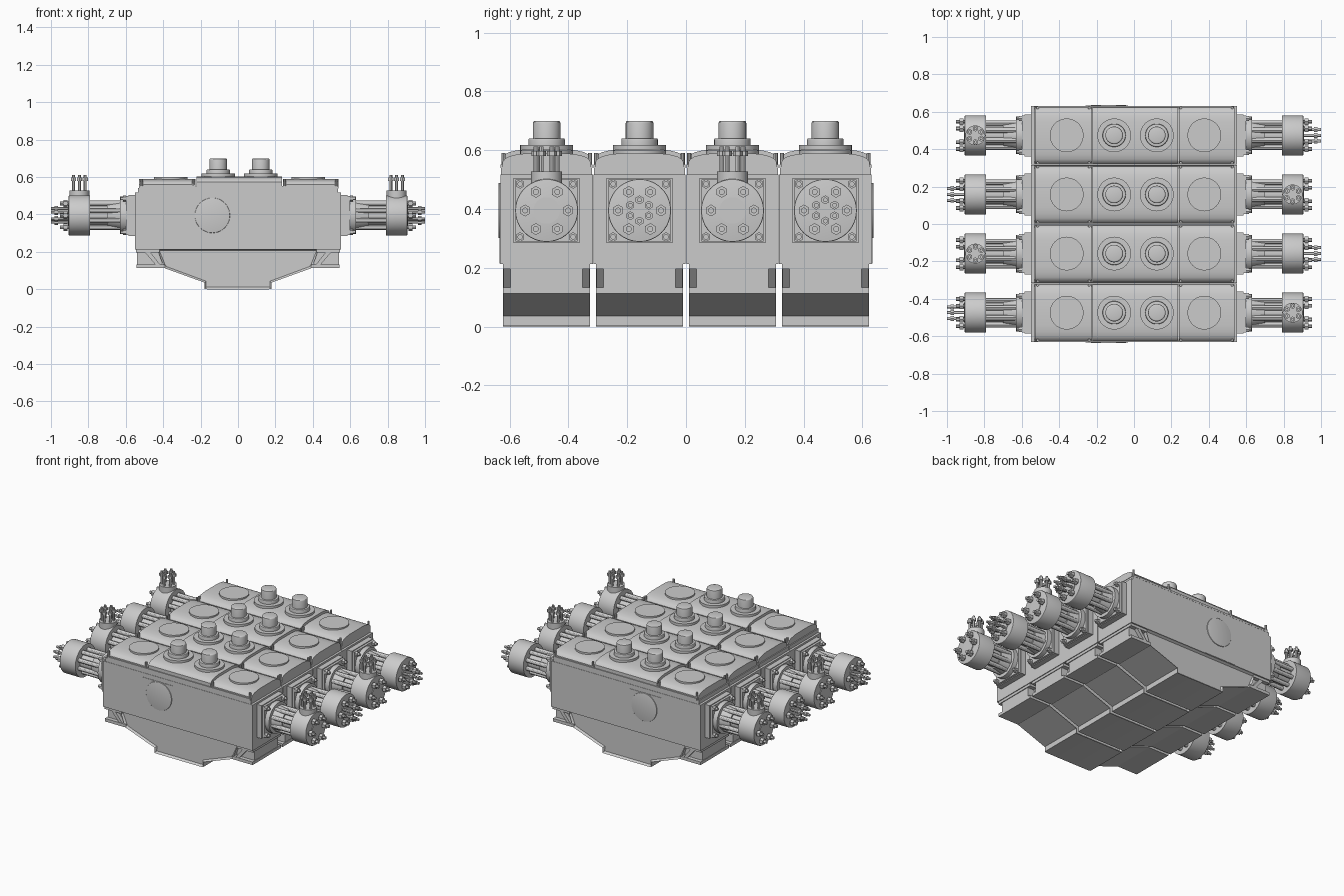
import bpy, bmesh, math
from mathutils import Matrix, Vector

if "Cube" in bpy.data.objects:
    bpy.data.objects.remove(bpy.data.objects["Cube"])

PITCH = 0.316
ROWS = [(i - 1.5) * PITCH for i in range(4)]
CX = 0.008           # small offset of the top covers


class Part:
    """Collects primitives into one mesh."""

    def __init__(self):
        self.bm = bmesh.new()

    def box(self, x0, x1, y0, y1, z0, z1, bevel=0.0):
        m = Matrix.Translation(((x0 + x1) / 2, (y0 + y1) / 2, (z0 + z1) / 2)) @ \
            Matrix.Diagonal((abs(x1 - x0), y1 - y0, z1 - z0, 1))
        vs = bmesh.ops.create_cube(self.bm, size=1, matrix=m)['verts']
        if bevel:
            es = {e for v in vs for e in v.link_edges}
            bmesh.ops.bevel(self.bm, geom=list(es), offset=bevel, segments=2,
                            profile=0.5, affect='EDGES')

    def cyl(self, p, q, r, r2=None, n=32, bevel=0.0):
        p, q = Vector(p), Vector(q)
        rot = (q - p).to_track_quat('Z', 'Y').to_matrix().to_4x4()
        vs = bmesh.ops.create_cone(
            self.bm, cap_ends=True, segments=n, radius1=r,
            radius2=r if r2 is None else r2, depth=(q - p).length,
            matrix=Matrix.Translation((p + q) / 2) @ rot)['verts']
        if bevel:
            top = [v for v in vs if (v.co - q).length < r * 1.01]
            es = {e for v in top for e in v.link_edges if e.other_vert(v) in top}
            bmesh.ops.bevel(self.bm, geom=list(es), offset=bevel, segments=3,
                            profile=0.5, affect='EDGES')

    def prism(self, pts, a, b, axis='y', inset=None):
        f3 = (lambda p, t: (p[0], t, p[1])) if axis == 'y' else (lambda p, t: (t, p[0], p[1]))
        lo = [self.bm.verts.new(f3(p, a)) for p in pts]
        hi = [self.bm.verts.new(f3(p, b)) for p in pts]
        caps = [self.bm.faces.new(lo), self.bm.faces.new(hi[::-1])]
        sides = []
        for i in range(len(pts)):
            j = (i + 1) % len(pts)
            sides.append(self.bm.faces.new((lo[i], hi[i], hi[j], lo[j])))
        bmesh.ops.recalc_face_normals(self.bm, faces=caps + sides)
        if inset:
            for f in caps:
                bmesh.ops.inset_region(self.bm, faces=[f], thickness=inset[0])
                bmesh.ops.translate(self.bm, verts=f.verts, vec=-f.normal * inset[1])

    def stud(self, p, d, length, r, nut_r, nut_at, nut_h):
        p, d = Vector(p), Vector(d)
        self.cyl(p, p + d * length, r, n=12)
        self.cyl(p + d * nut_at, p + d * (nut_at + nut_h), nut_r, n=6)

    def mesh(self, name):
        for f in self.bm.faces:
            f.smooth = True
        for e in self.bm.edges:
            e.smooth = len(e.link_faces) == 2 and e.calc_face_angle(0) < math.radians(30)
        me = bpy.data.meshes.new(name)
        self.bm.to_mesh(me)
        self.bm.free()
        return me


def place(name, me, y=0, turn=0):
    ob = bpy.data.objects.new(name, me)
    bpy.context.collection.objects.link(ob)
    ob.location.y = y
    ob.rotation_euler.z = turn
    return ob


# Housing of one module: main block and stepped top rail
p = Part()
p.box(-0.55, 0.55, -0.157, 0.157, 0.213, 0.517)
p.box(-0.535, 0.535, -0.155, 0.155, 0.517, 0.542)
housing = p.mesh("housing")

# Lower pan: recessed trough and end feet with open corner slots
p = Part()
p.prism([(-0.43, 0.213), (-0.40, 0.125), (-0.39, 0.112), (-0.18, 0.036), (-0.18, 0.003),
         (-0.165, 0.0), (0.165, 0.0), (0.18, 0.003), (0.18, 0.036), (0.39, 0.112),
         (0.40, 0.125), (0.43, 0.213)], -0.148, 0.148, inset=(0.012, 0.012))
for s in (-1, 1):
    p.box(s * 0.41, s * 0.54, -0.122, 0.122, 0.125, 0.214)
    p.box(s * 0.39, s * 0.543, -0.148, 0.148, 0.113, 0.133)
    p.box(s * 0.42, s * 0.545, -0.148, 0.148, 0.196, 0.214)
    p.prism([(s * 0.415, 0.13), (s * 0.44, 0.13), (s * 0.50, 0.20), (s * 0.47, 0.20)],
            -0.146, 0.146)
pan = p.mesh("lower_pan")

# Top covers: arched lids, two outer and one raised centre
def arch(w, z0, z1, z2):
    half = [(w, z0), (w, z1)] + [
        (w * 0.96 * math.cos(t), z1 + 0.004 + (z2 - z1 - 0.004) * math.sin(t) ** 0.8)
        for t in (math.radians(a) for a in (12, 28, 45, 62))]
    return half + [(-y, z) for y, z in reversed(half)]

p = Part()
for x0, x1, dz in ((-0.528, -0.226, 0), (-0.222, 0.236, 0.014), (0.24, 0.538, 0)):
    p.prism(arch(0.150, 0.54, 0.56 + dz, 0.592 + dz), x0, x1, 'x')
for s in (-1, 1):
    p.box(-0.52, 0.53, s * 0.152 - 0.004, s * 0.152 + 0.004, 0.54, 0.552)
    for x in (-0.515, -0.24, 0.25, 0.525):          # small hold-down bolts
        p.cyl((x, s * 0.147, 0.55), (x, s * 0.147, 0.59), 0.007, n=8)
cover = p.mesh("top_cover")

# Plugs and round lids on the covers
p = Part()
for s in (-1, 1):
    x = CX + s * 0.114
    p.cyl((x, 0, 0.59), (x, 0, 0.618), 0.09, n=40)
    p.cyl((x, 0, 0.615), (x, 0, 0.64), 0.062, n=40, bevel=0.004)
    p.cyl((x, 0, 0.63), (x, 0, 0.70), 0.047, n=32, bevel=0.008)
    x = CX + s * 0.368
    p.cyl((x, 0, 0.58), (x, 0, 0.599), 0.09, n=40)
plugs = p.mesh("cover_plugs")


# Cylinder unit pointing along +x, with its port on the top or on the end
def cylinder_unit(port_up):
    z = 0.395
    p = Part()
    # square mounting flange with corner bolts
    p.box(0.545, 0.585, -0.112, 0.112, z - 0.11, z + 0.11)
    p.box(0.58, 0.60, -0.105, 0.105, z - 0.105, z + 0.105)
    for sy in (-1, 1):
        for sz in (-1, 1):
            p.stud((0.59, sy * 0.09, z + sz * 0.09), (1, 0, 0), 0.038, 0.009, 0.016, 0.008, 0.018)
    # neck, core and ring of tie rods
    p.cyl((0.59, 0, z), (0.63, 0, z), 0.1, n=40)
    p.cyl((0.63, 0, z), (0.70, 0, z), 0.078, 0.066, n=32)
    p.cyl((0.62, 0, z), (0.80, 0, z), 0.056, n=32)
    for i in range(8):
        a = math.pi / 4 * (i + 0.5)
        y, dz = 0.07 * math.cos(a), 0.07 * math.sin(a)
        p.cyl((0.62, y, z + dz), (0.80, y, z + dz), 0.014, n=12)
    # head
    p.cyl((0.79, 0, z), (0.905, 0, z), 0.107, n=48, bevel=0.003)
    for i in range(6):
        a = math.pi / 3 * i
        p.stud((0.90, 0.073 * math.cos(a), z + 0.073 * math.sin(a)), (1, 0, 0),
               0.052, 0.010, 0.020, 0.012, 0.022)
    # port
    if port_up:
        p.cyl((0.905, 0, z), (0.909, 0, z), 0.045, n=32)
        p.cyl((0.848, 0, z + 0.05), (0.848, 0, 0.528), 0.053, n=32)
    else:
        p.cyl((0.905, 0, z), (0.909, 0, z), 0.053, n=32)
    for i in range(6):
        a = math.pi / 3 * i + math.pi / 6
        u, v = 0.036 * math.cos(a), 0.036 * math.sin(a)
        if port_up:
            p.stud((0.848 + u, v, 0.52), (0, 0, 1), 0.092, 0.008, 0.016, 0.06, 0.018)
        else:
            p.stud((0.90, u, z + v), (1, 0, 0), 0.10, 0.008, 0.015, 0.062, 0.018)
    return p.mesh("cylinder_unit_top_port" if port_up else "cylinder_unit_end_port")


units = [cylinder_unit(True), cylinder_unit(False)]

# Repeat the module along y, alternating port types; the far end is turned half round
for i, y in enumerate(ROWS):
    for name, me in (("housing", housing), ("lower_pan", pan),
                     ("top_cover", cover), ("cover_plugs", plugs)):
        place(f"{name}_{i}", me, y)
    place(f"right_cylinder_{i}", units[i % 2], y)
    place(f"left_cylinder_{i}", units[(i + 1) % 2], y, math.pi)

# Side panel and round access cover on the outer faces
p = Part()
for s in (-1, 1):
    y0, y1 = sorted((s * 0.62, s * 0.6335))
    p.box(-0.258, -0.032, y0, y1, 0.215, 0.488)
    p.cyl((-0.137, s * 0.62, 0.395), (-0.137, s * 0.6375, 0.395), 0.094, n=48, bevel=0.002)
place("side_access_covers", p.mesh("side_access_covers"))
